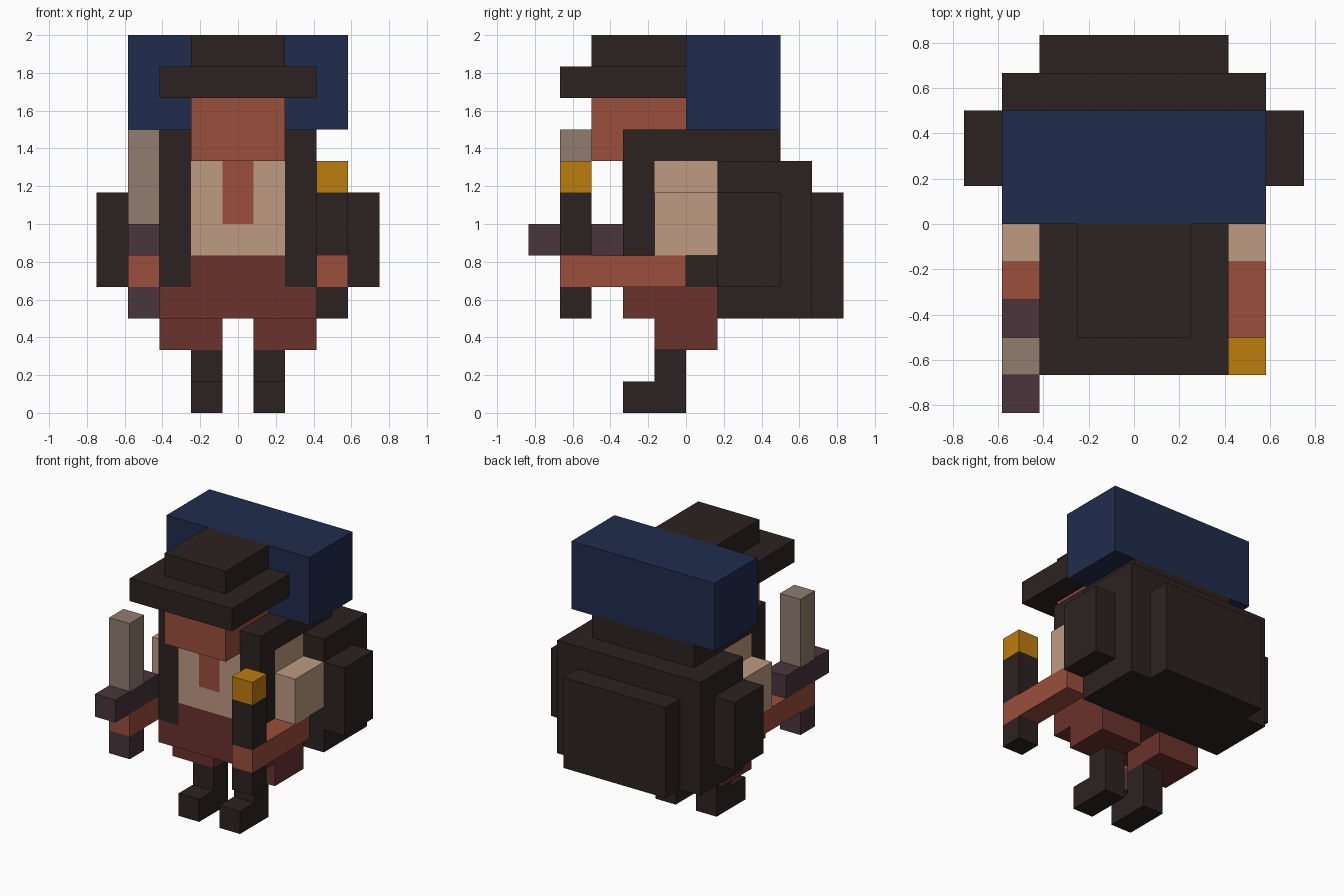
import bpy

cube = bpy.data.objects.get("Cube")
if cube:
    bpy.data.objects.remove(cube, do_unlink=True)

U = 1 / 6  # size of one block


def linear(c):
    c /= 255
    return c / 12.92 if c <= 0.04045 else ((c + 0.055) / 1.055) ** 2.4


def material(name, rgb):
    m = bpy.data.materials.new(name)
    m.use_nodes = True
    col = (*[linear(c) for c in rgb], 1)
    m.diffuse_color = col
    bsdf = m.node_tree.nodes["Principled BSDF"]
    bsdf.inputs["Base Color"].default_value = col
    bsdf.inputs["Roughness"].default_value = 0.9
    return m


DARK = material("dark leather", (44, 34, 33))
BLUE = material("blue cloth", (33, 44, 77))
SKIN = material("ruddy skin", (154, 78, 60))
TAN = material("tan shirt", (190, 155, 130))
RED = material("dark red trousers", (106, 50, 45))
PURPLE = material("purple hilt", (74, 53, 59))
GREY = material("grey blade", (144, 124, 112))
GOLD = material("gold tip", (190, 125, 14))


def box(name, mat, x, y, z):
    """Box from block-unit ranges along each axis."""
    ranges = (x, y, z)
    bpy.ops.mesh.primitive_cube_add(size=1)
    o = bpy.context.object
    o.name = o.data.name = name
    centre = [(a + b) / 2 * U for a, b in ranges]
    size = [(b - a) * U for a, b in ranges]
    for v in o.data.vertices:
        v.co = [c + s * k for c, s, k in zip(centre, size, v.co)]
    o.data.materials.append(mat)
    return o


def pair(name, mat, x, y, z):
    """Left box at +x and its mirror at -x."""
    box("left_" + name, mat, x, y, z)
    box("right_" + name, mat, (-x[1], -x[0]), y, z)


# Head and hat
box("head", SKIN, (-1.5, 1.5), (-3, 0), (8, 10))
box("hat_brim", DARK, (-2.5, 2.5), (-4, 0), (10, 11))
box("hat_crown", DARK, (-1.5, 1.5), (-3, 0), (11, 12))

# Torso
box("chest", TAN, (-1.5, 1.5), (-2, -1), (5, 8))
box("torso", TAN, (-2.5, 2.5), (-1, 1), (5, 8))
box("open_collar", SKIN, (-0.5, 0.5), (-2.02, -2), (6, 8))
box("waist", RED, (-1.5, 1.5), (-2, 1), (4, 5))
box("hips", RED, (-2.5, 2.5), (-2, 1), (3, 4))

# Legs
pair("trouser_leg", RED, (0.5, 2.5), (-1, 1), (2, 3))
pair("shin", DARK, (0.5, 1.5), (-1, 0), (1, 2))
pair("boot", DARK, (0.5, 1.5), (-2, 0), (0, 1))

# Arms
pair("sleeve", TAN, (2.5, 3.5), (-1, 1), (5, 7))
pair("forearm", SKIN, (2.5, 3.5), (-4, 0), (4, 5))

# Backpack straps
pair("strap_front", DARK, (1.5, 2.5), (-2, -1), (5, 8))
pair("strap_top", DARK, (1.5, 2.5), (-2, 0), (8, 9))
pair("strap_bottom", DARK, (1.5, 2.5), (-2, 1), (4, 5))

# Backpack with pockets and bedroll
box("backpack", DARK, (-3.5, 3.5), (1, 4), (3, 8))
box("backpack_lid", DARK, (-2.5, 2.5), (0, 3), (8, 9))
box("back_pocket", DARK, (-2.5, 2.5), (4, 5), (3, 7))
pair("side_pocket", DARK, (3.5, 4.5), (1, 3), (4, 7))
box("bedroll", BLUE, (-3.5, 3.5), (0, 3), (9, 12))

# Torch in the left hand
box("torch_lower", DARK, (2.5, 3.5), (-4, -3), (3, 4))
box("torch_upper", DARK, (2.5, 3.5), (-4, -3), (5, 7))
box("torch_tip", GOLD, (2.5, 3.5), (-4, -3), (7, 8))

# Dagger in the right hand
box("dagger_pommel", PURPLE, (-3.5, -2.5), (-4, -3), (3, 4))
box("dagger_guard", PURPLE, (-3.5, -2.5), (-5, -2), (5, 6))
box("dagger_blade", GREY, (-3.5, -2.5), (-4, -3), (6, 9))
